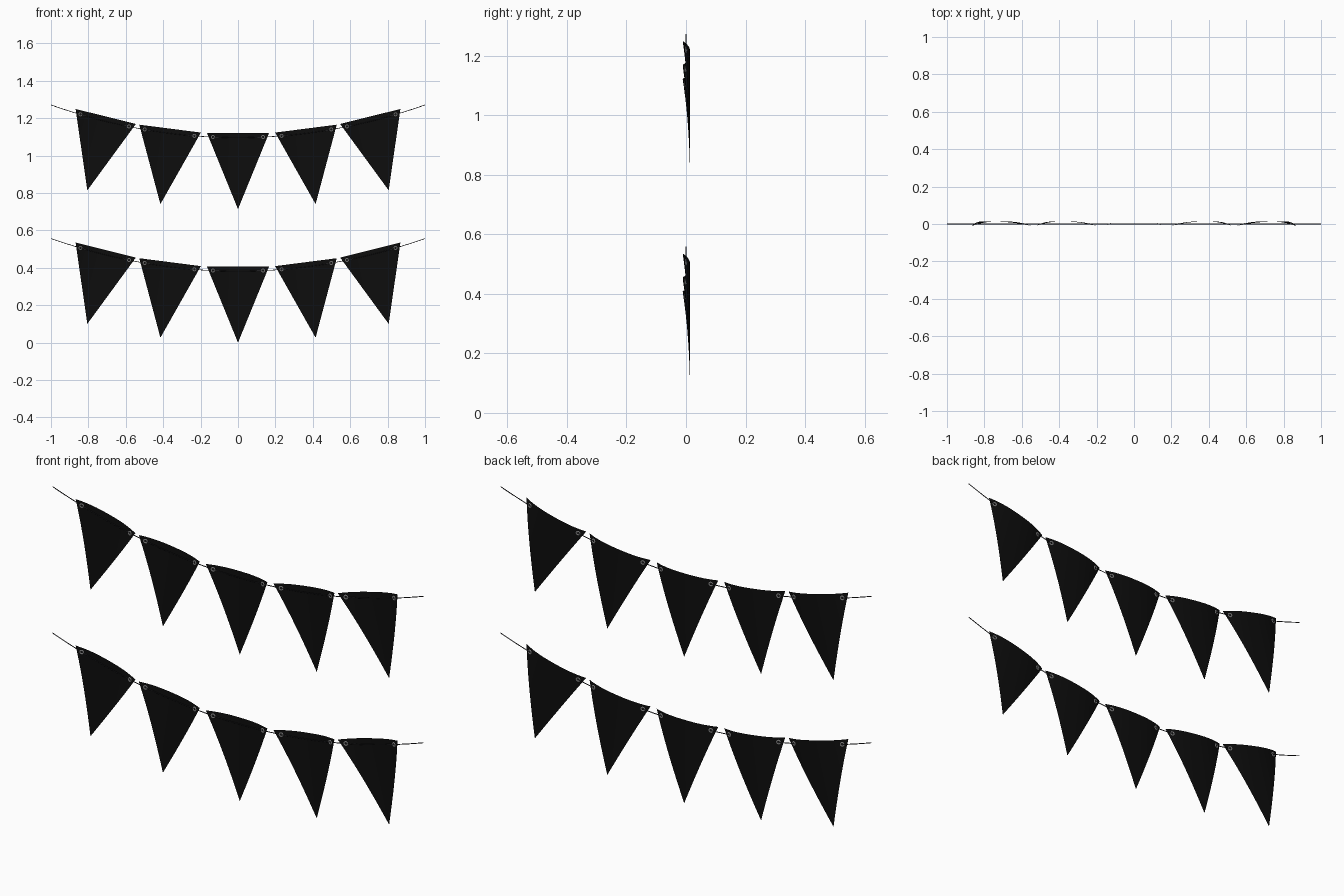
import bpy, bmesh
from math import atan, pi
from mathutils import Matrix

if "Cube" in bpy.data.objects:
    bpy.data.objects.remove(bpy.data.objects["Cube"])

HALF_W, TOP, TIP = 0.166, 0.022, -0.385   # pennant measured from its eyelet line
EYE = 0.134                               # eyelet offset from pennant centre
SAG = 0.175


def material(name, c):
    m = bpy.data.materials.new(name)
    m.diffuse_color = (*c, 1)
    m.use_nodes = True
    m.node_tree.nodes["Principled BSDF"].inputs["Base Color"].default_value = m.diffuse_color
    return m


black = material("black_cloth", (0.004, 0.004, 0.004))
cord = material("dark_cord", (0.03, 0.03, 0.035))
metal = material("light_metal", (0.8, 0.8, 0.8))


def bow(x):
    return 0.014 - 0.025 * abs(x / HALF_W) ** 2.5


# Pennant: thin triangular sheet bowed backwards between its eyelets
def pennant_mesh():
    n = 24
    bm = bmesh.new()
    cols = []
    for i in range(n + 1):
        u = -1 + 2 * i / n
        x, y = u * HALF_W, bow(u * HALF_W)
        top = bm.verts.new((x, y, TOP))
        low = top if i in (0, n) else bm.verts.new((x, y, TIP + (TOP - TIP) * abs(u)))
        cols.append((top, low))
    for (a, b), (c, d) in zip(cols, cols[1:]):
        bm.faces.new(list(dict.fromkeys((a, b, d, c))))
    me = bpy.data.meshes.new("pennant")
    bm.to_mesh(me)
    bm.free()
    me.shade_smooth()
    me.materials.append(black)
    return me


# Eyelet ring shared by all pennants
def eyelet_mesh():
    bpy.ops.mesh.primitive_torus_add(major_radius=0.0085, minor_radius=0.003,
                                     major_segments=20, minor_segments=8)
    ob = bpy.context.object
    me = ob.data
    bpy.data.objects.remove(ob)
    me.transform(Matrix.Rotation(pi / 2, 4, 'X'))
    me.shade_smooth()
    me.materials.append(metal)
    return me


def place(name, me, mat):
    ob = bpy.data.objects.new(name, me)
    bpy.context.collection.objects.link(ob)
    ob.matrix_world = mat


# Sagging string
def string(name, z0):
    cu = bpy.data.curves.new(name, 'CURVE')
    cu.dimensions = '3D'
    cu.bevel_depth = 0.002
    cu.bevel_resolution = 1
    cu.use_fill_caps = True
    n = 48
    sp = cu.splines.new('POLY')
    sp.points.add(n)
    for i, p in enumerate(sp.points):
        x = -1 + 2 * i / n
        p.co = (x, 0, z0 + SAG * x * x, 1)
    cu.materials.append(cord)
    place(name, cu, Matrix())


flag, ring = pennant_mesh(), eyelet_mesh()
for row, z0 in (("lower", 0.382), ("upper", 1.096)):
    string(row + "_string", z0)
    for i, x in enumerate((-0.7125, -0.366, 0, 0.366, 0.7125)):
        z = z0 + SAG * (x * x + EYE * EYE)
        m = Matrix.Translation((x, 0, z)) @ Matrix.Rotation(-atan(2 * SAG * x), 4, 'Y')
        place(f"{row}_pennant_{i + 1}", flag, m)
        for s, side in ((-1, "left"), (1, "right")):
            local = Matrix.Translation((s * EYE, bow(EYE), 0)) @ Matrix.Rotation(-s * 0.26, 4, 'Z')
            place(f"{row}_eyelet_{i + 1}_{side}", ring, m @ local)
